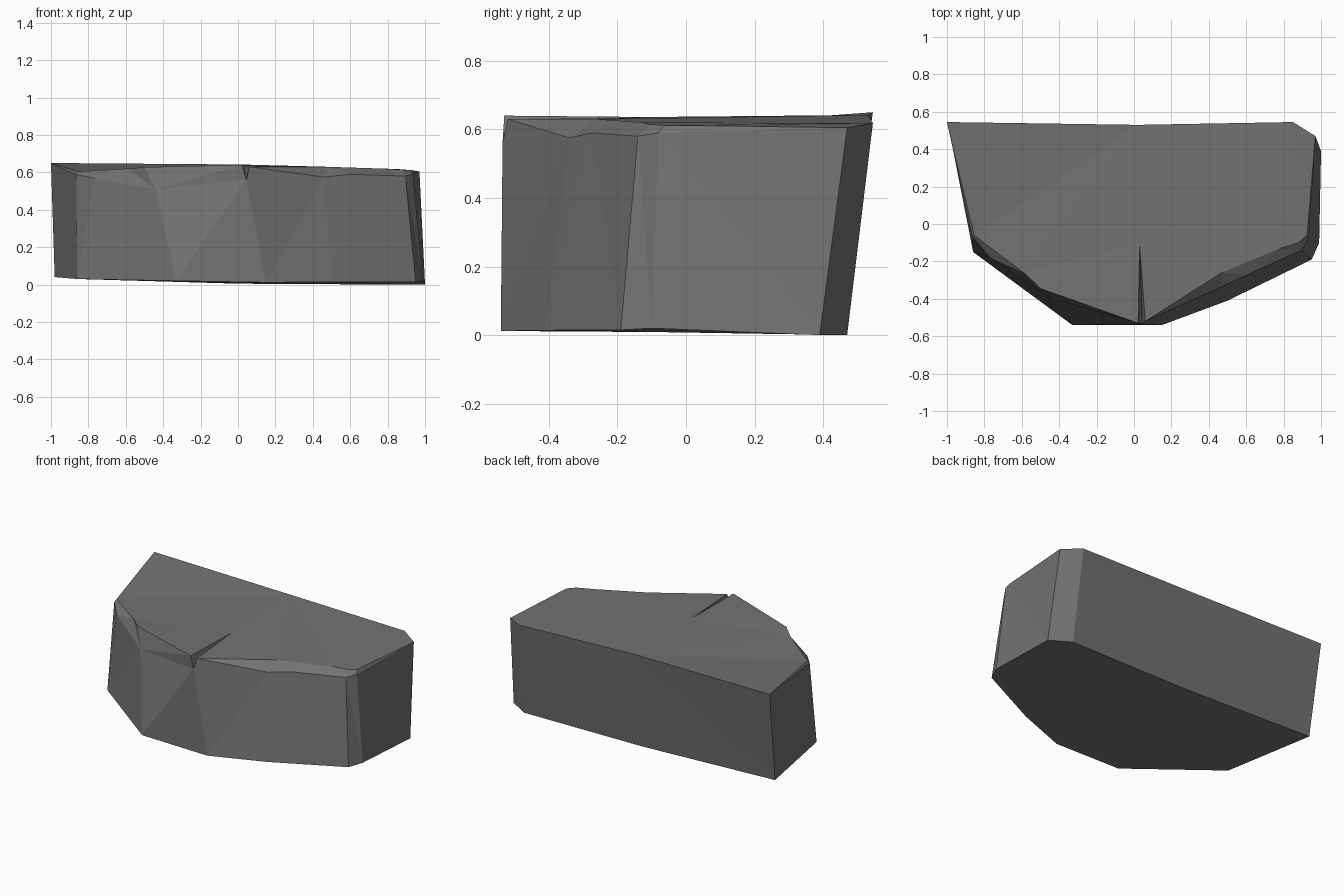
import bpy, bmesh

if "Cube" in bpy.data.objects:
    bpy.data.objects.remove(bpy.data.objects["Cube"])

stone = bpy.data.materials.new("dark grey stone")
stone.diffuse_color = (0.17, 0.17, 0.17, 1)
stone.use_nodes = True
stone.node_tree.nodes["Principled BSDF"].inputs["Base Color"].default_value = stone.diffuse_color

# Each column runs up the side of the block: base, shoulder, top rim
bl, bm_, br = (-.98, .46, .04), (0, .465, .005), (.87, .47, .0)
base_right, base_left = (.15, -.54, .012), (-.33, -.54, .02)
corner_left = (-.86, -.15, .03)
crack_floor, crack_tip = (.045, -.535, .56), (.03, -.11, .636)
tbl, tbm, tbr, tr = (-1, .545, .65), (.02, .53, .642), (.85, .545, .618), (.97, .47, .605)
columns = [
    (bl, tbl, tbl),
    (bm_, tbm, tbm),
    (br, tbr, tbr),
    ((1, .39, 0), tr, tr),
    ((.99, -.1, .02), (.935, -.08, .59), (.925, -.06, .612)),
    ((.95, -.19, .015), (.895, -.14, .58), (.88, -.1, .614)),
    ((.95, -.19, .015), (.6, -.275, .59), (.78, -.13, .62)),
    ((.5, -.41, .014), (.46, -.34, .575), (.47, -.26, .63)),
    (base_right, crack_floor, (.06, -.52, .63)),
    (base_right, crack_floor, crack_tip),
    (base_left, crack_floor, (.022, -.53, .64)),
    (base_left, (-.44, -.4, .51), (-.5, -.345, .628)),
    (corner_left, (-.77, -.18, .57), (-.59, -.26, .62)),
    (corner_left, (-.865, -.07, .588), (-.855, -.06, .605)),
]

mesh = bpy.data.meshes.new("stone_block")
bm = bmesh.new()
verts = {}


def add_face(points):
    points = list(dict.fromkeys(points))
    if len(points) > 2:
        for p in points:
            if p not in verts:
                verts[p] = bm.verts.new(p)
        bm.faces.new([verts[p] for p in points])


# Side walls and chipped rim
for i, col in enumerate(columns):
    nxt = columns[(i + 1) % len(columns)]
    for k in range(2):
        add_face([col[k], nxt[k], nxt[k + 1], col[k + 1]])

# Base and cracked top
add_face([c[0] for c in columns])
add_face([c[2] for c in columns])
bmesh.ops.triangulate(bm, faces=bm.faces[:], ngon_method='BEAUTY')
bmesh.ops.recalc_face_normals(bm, faces=bm.faces[:])
bm.to_mesh(mesh)
bm.free()
mesh.materials.append(stone)
block = bpy.data.objects.new("stone_block", mesh)
bpy.context.collection.objects.link(block)
